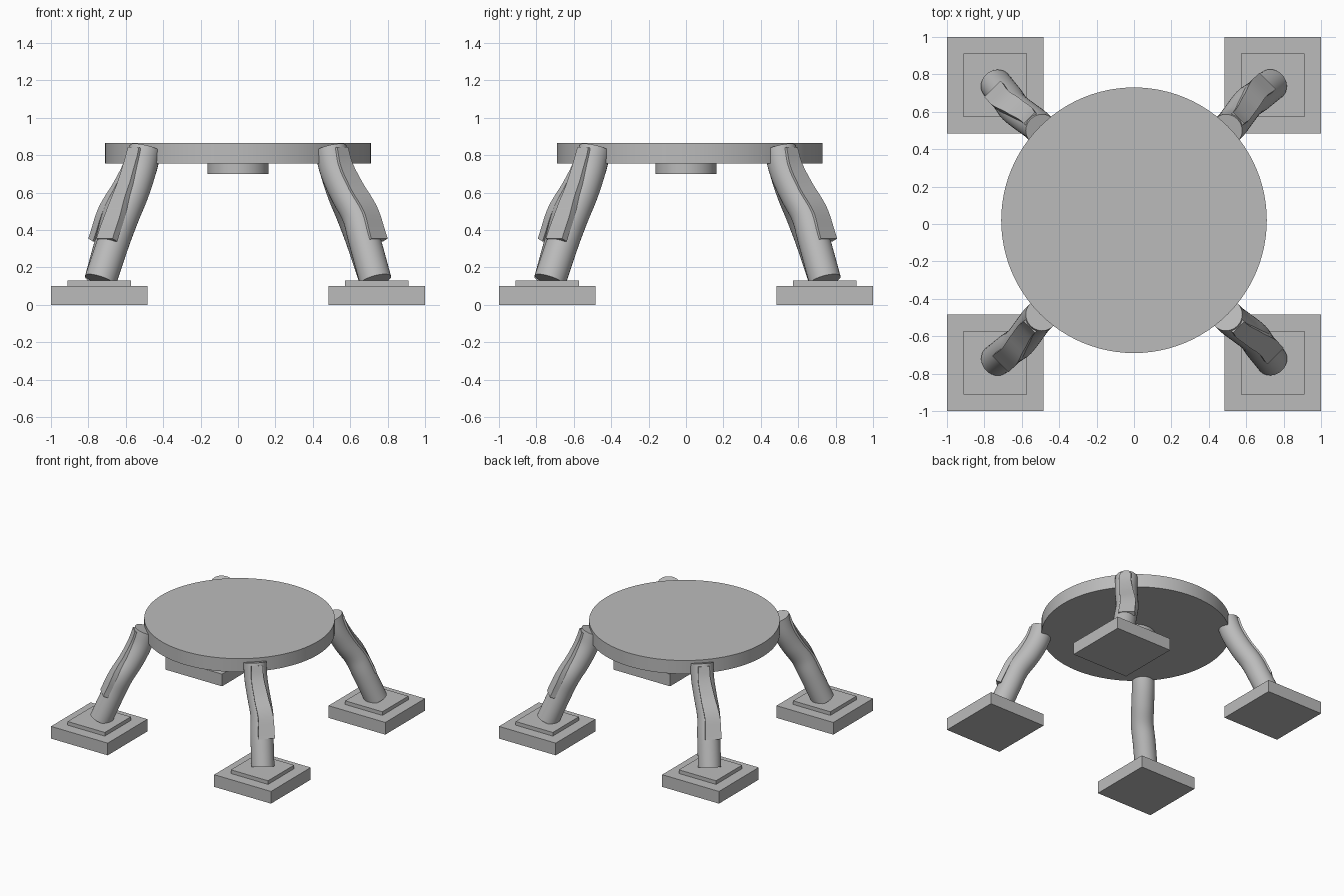
import bpy, bmesh, math
from mathutils import Vector, Matrix

cube = bpy.data.objects.get("Cube")
if cube:
    bpy.data.objects.remove(cube, do_unlink=True)

grey = bpy.data.materials.new("plain grey")
grey.use_nodes = True
colour = (0.5, 0.5, 0.5, 1)
grey.diffuse_color = colour
grey.node_tree.nodes["Principled BSDF"].inputs["Base Color"].default_value = colour


def finish(name, bm, smooth=False):
    bmesh.ops.recalc_face_normals(bm, faces=bm.faces)
    mesh = bpy.data.meshes.new(name)
    bm.to_mesh(mesh)
    bm.free()
    mesh.materials.append(grey)
    obj = bpy.data.objects.new(name, mesh)
    bpy.context.collection.objects.link(obj)
    if smooth:
        bpy.ops.object.select_all(action='DESELECT')
        obj.select_set(True)
        bpy.context.view_layer.objects.active = obj
        bpy.ops.object.shade_smooth_by_angle(angle=math.radians(35))
    return obj


def disc(name, radius, y, low, high):
    bm = bmesh.new()
    bmesh.ops.create_cone(bm, cap_ends=True, segments=96, radius1=radius, radius2=radius,
                          depth=high - low, matrix=Matrix.Translation((0, y, (low + high) / 2)))
    finish(name, bm, True)


def slab(name, x, y, size, low, high):
    bm = bmesh.new()
    bmesh.ops.create_cube(bm, size=1, matrix=Matrix.Translation((x, y, (low + high) / 2))
                          @ Matrix.Diagonal((size, size, high - low, 1)))
    finish(name, bm)


def spline(points, steps=6):
    """Smooth path through the points (Catmull-Rom)."""
    p = [2 * points[0] - points[1], *points, 2 * points[-1] - points[-2]]
    path = []
    for a, b, c, d in zip(p, p[1:], p[2:], p[3:]):
        for i in range(steps):
            t = i / steps
            path.append(b + (c - a) * t / 2 + (a - b * 2.5 + c * 2 - d / 2) * t * t
                        + (b * 1.5 - a / 2 - c * 1.5 + d / 2) * t ** 3)
    return path + [points[-1]]


def sweep(name, path, section, turn):
    """Skin a cross-section, given as (sideways, outward) pairs, along the path."""
    bm = bmesh.new()
    rings = []
    for i, point in enumerate(path):
        along = (path[min(i + 1, len(path) - 1)] - path[max(i - 1, 0)]).normalized()
        out = Vector((1, 0, 0))
        out = (out - along * out.dot(along)).normalized()
        side = along.cross(out)
        rings.append([bm.verts.new(turn @ (point + side * s + out * o))
                      for s, o in section(i / (len(path) - 1))])
    for low, high in zip(rings, rings[1:]):
        for j in range(len(low)):
            k = (j + 1) % len(low)
            bm.faces.new((low[j], low[k], high[k], high[j]))
    bm.faces.new(rings[0])
    bm.faces.new(rings[-1])
    finish(name, bm, True)


def tube_section(t):
    return [(0.086 * math.cos(a), 0.086 * math.sin(a))
            for a in (math.tau * i / 32 for i in range(32))]


def strap_section(t):
    half = 0.062 - 0.02 * t
    return [(-half, 0.05), (half, 0.05), (half, 0.089), (-half, 0.089)]


# Table top and the boss beneath it
disc("table_top", 0.71, 0.02, 0.755, 0.865)
disc("under_boss", 0.163, 0, 0.70, 0.756)

# Bent leg path: radius, sideways drift, height
leg_path = spline([Vector(p) for p in (
    (1.04, 0, 0.13), (0.945, 0.01, 0.35), (0.885, 0.02, 0.48),
    (0.805, 0.01, 0.6), (0.74, 0, 0.72), (0.70, 0, 0.835))])
strap_path = [p + Vector((0, 0.02, 0)) * max(0, 0.75 - p.z) / 0.4
              for p in leg_path if p.z > 0.31 and p.z < 0.83]

# Four feet, each with a raised plate, a leg and a flat outer strap
corners = (("back_left", 1, 1), ("back_right", -1, 1),
           ("front_right", -1, -1), ("front_left", 1, -1))
for i, (corner, sx, sy) in enumerate(corners):
    slab(corner + "_foot", 0.742 * sx, 0.742 * sy, 0.516, 0, 0.1)
    slab(corner + "_foot_plate", 0.742 * sx, 0.742 * sy, 0.338, 0.1, 0.13)
    turn = (Matrix.Translation((0, 0.008, 0))
            @ Matrix.Rotation(math.pi / 4 + i * math.pi / 2, 4, 'Z'))
    sweep(corner + "_leg", leg_path, tube_section, turn)
    sweep(corner + "_leg_strap", strap_path, strap_section, turn)
